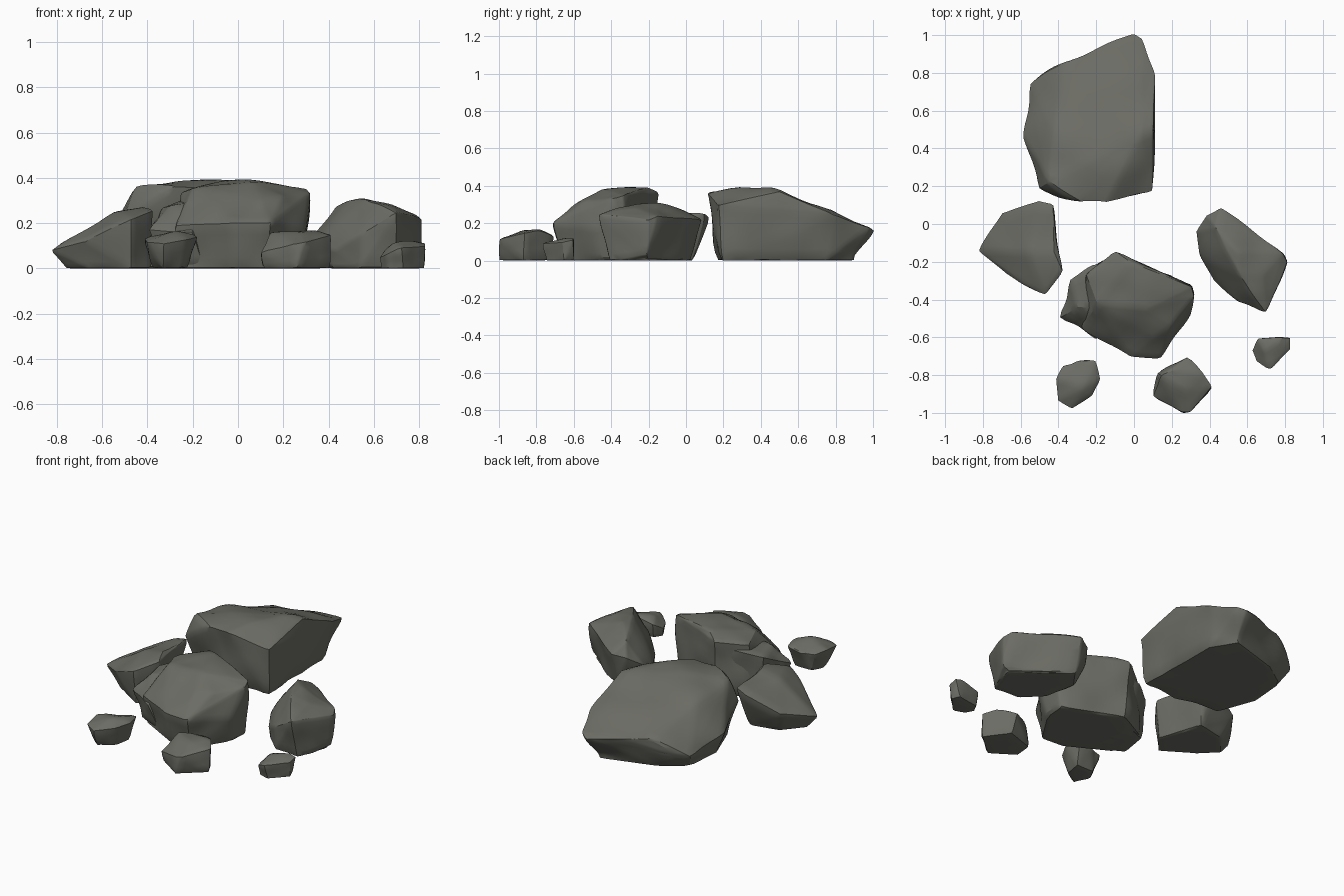
import bpy, bmesh
from mathutils import Vector, noise

stone = bpy.data.materials.new("dark grey stone")
stone.diffuse_color = (0.15, 0.15, 0.13, 1)


def rock(name, corners, rough=0.02, freq=5.0, cuts=7):
    """Chipped boulder: convex hull of its corners, subdivided and weathered."""
    bm = bmesh.new()
    for c in corners:
        bm.verts.new(c)
    bmesh.ops.convex_hull(bm, input=bm.verts)
    loose = [v for v in bm.verts if not v.link_faces]
    bmesh.ops.delete(bm, geom=loose, context='VERTS')
    bmesh.ops.subdivide_edges(bm, edges=bm.edges[:], cuts=cuts, use_grid_fill=True)
    bmesh.ops.smooth_vert(bm, verts=bm.verts, factor=0.4,
                          use_axis_x=True, use_axis_y=True, use_axis_z=True)
    bmesh.ops.recalc_face_normals(bm, faces=bm.faces)
    bm.normal_update()
    moves = [(v, v.normal * rough * noise.noise(v.co * freq)) for v in bm.verts if v.co.z > 0.004]
    for v, m in moves:
        v.co += m
        v.co.z = max(v.co.z, 0)
    me = bpy.data.meshes.new(name)
    bm.to_mesh(me)
    bm.free()
    me.materials.append(stone)
    ob = bpy.data.objects.new(name, me)
    bpy.context.collection.objects.link(ob)
    bpy.ops.object.select_all(action='DESELECT')
    ob.select_set(True)
    bpy.context.view_layer.objects.active = ob
    bpy.ops.object.shade_smooth_by_angle(angle=0.5)


# Large slab at the back, top sloping down to the rear and the left
rock("back_boulder", [
    (-0.45, 0.22, .365), (-0.28, 0.11, .37), (-0.15, 0.105, .37), (0.105, 0.16, .30),
    (0.03, 0.47, .395), (0.10, 0.50, .37), (0.12, 0.80, .25), (0.05, 0.98, .18),
    (0.0, 1.005, .16), (-0.56, 0.75, .09), (-0.58, 0.46, .14), (-0.50, 0.19, .22),
    (-0.36, 0.86, .2), (-0.42, 0.5, .32), (-0.2, 0.93, .18),
    (0.08, 0.19, 0), (0.07, 0.75, 0), (-0.02, 0.90, 0), (-0.35, 0.8, 0), (-0.51, 0.69, 0),
    (-0.53, 0.45, 0), (-0.44, 0.21, 0), (-0.15, 0.17, 0)])

# Central block with a lower ledge on its left
rock("centre_boulder", [
    (-0.10, -0.145, .36), (-0.02, -0.20, .39), (0.31, -0.33, .355), (0.325, -0.38, .34),
    (0.20, -0.53, .32), (0.06, -0.45, .385), (-0.20, -0.42, .36), (-0.25, -0.27, .33),
    (0.10, -0.6, .3), (0.14, -0.71, .2), (-0.02, -0.70, .2), (-0.28, -0.56, .19),
    (0.30, -0.48, .17), (0.13, -0.67, 0), (-0.02, -0.66, 0), (-0.28, -0.52, 0),
    (0.27, -0.45, 0), (0.28, -0.32, 0), (-0.08, -0.17, 0), (-0.29, -0.28, 0)], 0.015, 6)
rock("centre_ledge", [
    (-0.39, -0.495, .17), (-0.34, -0.29, .27), (-0.22, -0.22, .3), (-0.3, -0.44, .28),
    (-0.15, -0.45, .3), (-0.1, -0.2, .3), (-0.2, -0.61, .16), (-0.34, -0.48, 0),
    (-0.31, -0.3, 0), (-0.1, -0.22, 0), (-0.15, -0.57, 0)], 0.015, 8, 5)

# Left wedge, rising towards the middle
rock("left_boulder", [
    (-0.83, -0.14, .08), (-0.70, 0.06, .14), (-0.50, 0.12, .23), (-0.43, 0.105, .25),
    (-0.38, -0.25, .255), (-0.42, -0.15, .275), (-0.47, -0.38, .22), (-0.55, -0.15, .25),
    (-0.68, -0.265, .12), (-0.76, -0.13, 0), (-0.65, 0.0, 0), (-0.47, 0.04, 0),
    (-0.38, -0.24, 0), (-0.47, -0.35, 0), (-0.66, -0.23, 0)], 0.012)

# Right ridge-backed rock, flank falling away to the front left
rock("right_boulder", [
    (0.38, 0.05, .20), (0.46, 0.09, .22), (0.43, -0.02, .285), (0.55, -0.15, .305),
    (0.56, -0.27, .305), (0.68, -0.27, .28), (0.70, -0.475, .25), (0.73, -0.34, .25),
    (0.55, -0.42, .16), (0.42, -0.30, .08), (0.33, -0.04, .14), (0.34, -0.16, .10),
    (0.64, -0.1, .25), (0.79, -0.15, .24), (0.815, -0.2, .22), (0.81, -0.21, .03),
    (0.77, -0.2, 0), (0.70, -0.41, 0), (0.54, -0.4, 0), (0.42, -0.28, 0),
    (0.38, -0.08, 0), (0.46, 0.03, 0), (0.66, -0.12, 0)], 0.015, 6)

# Three small stones along the front
rock("front_left_stone", [
    (-0.41, -0.82, .13), (-0.38, -0.75, .12), (-0.3, -0.72, .12), (-0.2, -0.72, .14),
    (-0.18, -0.82, .14), (-0.27, -0.86, .16), (-0.22, -0.91, .13), (-0.33, -0.98, .11),
    (-0.41, -0.94, .12), (-0.38, -0.84, 0), (-0.33, -0.93, 0), (-0.24, -0.88, 0),
    (-0.22, -0.77, 0), (-0.34, -0.77, 0)], 0.012, 9, 4)
rock("front_stone", [
    (0.14, -0.8, .16), (0.21, -0.77, .165), (0.285, -0.70, .13), (0.37, -0.79, .165),
    (0.415, -0.86, .15), (0.28, -0.88, .165), (0.30, -1.0, .12), (0.25, -1.0, .11),
    (0.10, -0.91, .07), (0.11, -0.9, 0), (0.26, -1.0, 0), (0.41, -0.87, 0),
    (0.30, -0.73, 0), (0.12, -0.79, 0)], 0.008, 9, 4)
rock("front_right_stone", [
    (0.62, -0.67, .05), (0.655, -0.605, .09), (0.69, -0.67, .115), (0.79, -0.60, .12),
    (0.83, -0.60, .115), (0.83, -0.66, .10), (0.72, -0.77, .09), (0.645, -0.73, .06),
    (0.63, -0.67, 0), (0.66, -0.725, 0), (0.73, -0.75, 0), (0.82, -0.65, 0),
    (0.80, -0.60, 0), (0.66, -0.62, 0)], 0.008, 10, 4)
